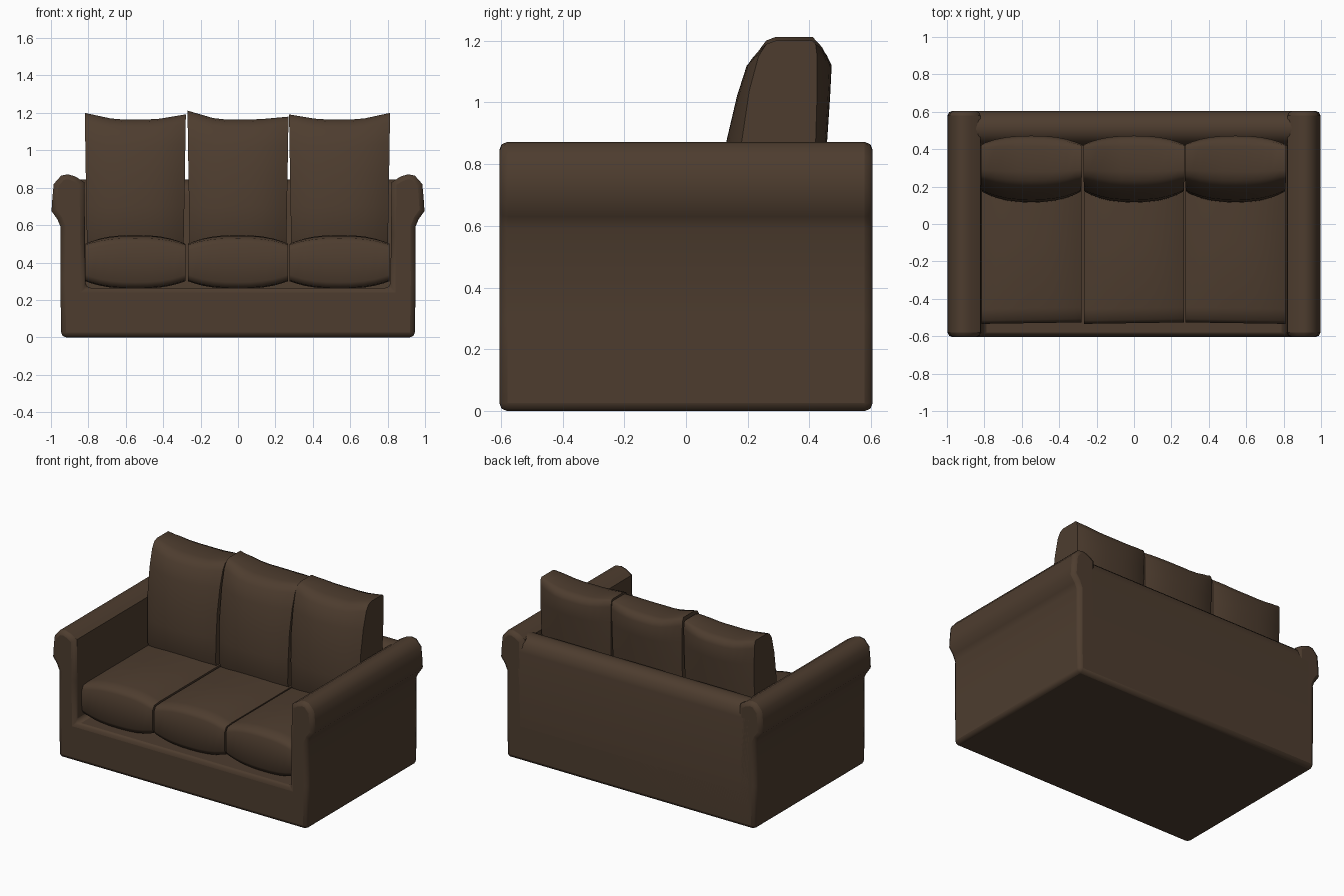
import bpy, bmesh, math
from mathutils import Vector

if "Cube" in bpy.data.objects:
    bpy.data.objects.remove(bpy.data.objects["Cube"])

fabric = bpy.data.materials.new("dark brown fabric")
fabric.diffuse_color = (0.075, 0.046, 0.028, 1)
fabric.use_nodes = True
fabric.node_tree.nodes["Principled BSDF"].inputs["Base Color"].default_value = fabric.diffuse_color


def finish(bm, name, bevel=0, angle=50):
    bmesh.ops.recalc_face_normals(bm, faces=bm.faces)
    me = bpy.data.meshes.new(name)
    bm.to_mesh(me)
    bm.free()
    me.materials.append(fabric)
    ob = bpy.data.objects.new(name, me)
    bpy.context.collection.objects.link(ob)
    if bevel:
        mod = ob.modifiers.new("soft edges", 'BEVEL')
        mod.width = bevel
        mod.segments = 2
        mod.limit_method = 'ANGLE'
        mod.angle_limit = math.radians(60)
    bpy.ops.object.select_all(action='DESELECT')
    ob.select_set(True)
    bpy.context.view_layer.objects.active = ob
    bpy.ops.object.shade_smooth_by_angle(angle=math.radians(angle))
    return ob


def extrude(name, points, offset, bevel):
    """Extrude a closed profile along an offset vector."""
    bm = bmesh.new()
    face = bm.faces.new([bm.verts.new(p) for p in points])
    ext = bmesh.ops.extrude_face_region(bm, geom=[face])
    bmesh.ops.translate(bm, vec=offset,
                        verts=[v for v in ext["geom"] if isinstance(v, bmesh.types.BMVert)])
    return finish(bm, name, bevel)


def cushion(name, rows, place, n=10):
    """Loft pillow sections; row = (t, edge_lo, edge_hi, mid_lo, mid_hi)."""
    bm = bmesh.new()
    us = [-math.cos(math.pi * i / n) * 0.5 + (2 * i / n - 1) * 0.5 for i in range(n + 1)]
    rings = []
    for t, el, eh, ml, mh in rows:
        lo, hi = [], []
        for u in us:
            k = 1 - abs(u) ** 2.6
            lo.append(bm.verts.new(place(u, el + (ml - el) * k, t)))
            hi.append(bm.verts.new(place(u, eh + (mh - eh) * k, t)))
        rings.append((lo, hi))
    for (l0, h0), (l1, h1) in zip(rings, rings[1:]):
        a, b = l0 + h0[::-1], l1 + h1[::-1]
        m = len(a)
        for i in range(m):
            j = (i + 1) % m
            bm.faces.new((a[i], a[j], b[j], b[i]))
    for lo, hi in (rings[0], rings[-1]):
        for i in range(n):
            bm.faces.new((lo[i], lo[i + 1], hi[i + 1], hi[i]))
    return finish(bm, name, 0, 55)


# Arms and base: one U-shaped profile with rolled arm tops
half = [(0.945, 0.0), (0.95, 0.3), (0.948, 0.59), (0.965, 0.63), (0.997, 0.675),
        (0.992, 0.75), (0.985, 0.82), (0.945, 0.865), (0.91, 0.872), (0.87, 0.86),
        (0.822, 0.83), (0.818, 0.55), (0.815, 0.265)]
profile = half + [(-x, z) for x, z in reversed(half)]
extrude("arms_and_base", [(x, -0.605, z) for x, z in profile], Vector((0, 1.21, 0)), 0.026)

# Back rest panel with a rounded top
back = [(0.42, 0.03), (0.42, 0.76), (0.435, 0.805), (0.47, 0.835), (0.51, 0.845),
        (0.555, 0.835), (0.59, 0.805), (0.605, 0.75), (0.605, 0.03)]
extrude("back_rest", [(-0.9, y, z) for y, z in back], Vector((1.8, 0, 0)), 0)

# Cushion sections
seat_rows = [(-0.53, 0.335, 0.465, 0.295, 0.505), (-0.512, 0.305, 0.495, 0.265, 0.53),
             (-0.45, 0.30, 0.50, 0.26, 0.543), (-0.1, 0.30, 0.50, 0.26, 0.547),
             (0.2, 0.30, 0.50, 0.26, 0.54), (0.4, 0.31, 0.49, 0.27, 0.53)]
back_rows = [(0.48, 0.19, 0.36, 0.14, 0.40), (0.53, 0.17, 0.40, 0.115, 0.43),
             (0.70, 0.172, 0.41, 0.118, 0.445), (0.87, 0.18, 0.42, 0.13, 0.457),
             (1.02, 0.205, 0.425, 0.165, 0.467), (1.12, 0.235, 0.425, 0.197, 0.472),
             (1.155, 0.26, 0.42, 0.235, 0.455), (1.165, 0.29, 0.41, 0.28, 0.415)]

# Three seats: centre, left ear height, right ear height
for label, cx, ear_l, ear_r in (("left", -0.549, 0.035, 0.027),
                                ("middle", 0.0, 0.047, 0.015),
                                ("right", 0.543, 0.027, 0.035)):
    def seat_place(u, w, t):
        return (cx + 0.267 * u, t - 0.004 * u * (1 if cx > 0 else -1), w)

    def back_place(u, w, t):
        ear = (ear_l if u < 0 else ear_r) * max(0, (abs(u) - 0.4) / 0.6)
        lift = max(0, (t - 0.87) / 0.295)
        width = 0.258 + 0.012 * (t - 0.48) / 0.68
        return (cx + width * u, w, t + ear * lift)

    cushion(label + "_seat_cushion", seat_rows, seat_place)
    cushion(label + "_back_cushion", back_rows, back_place)
